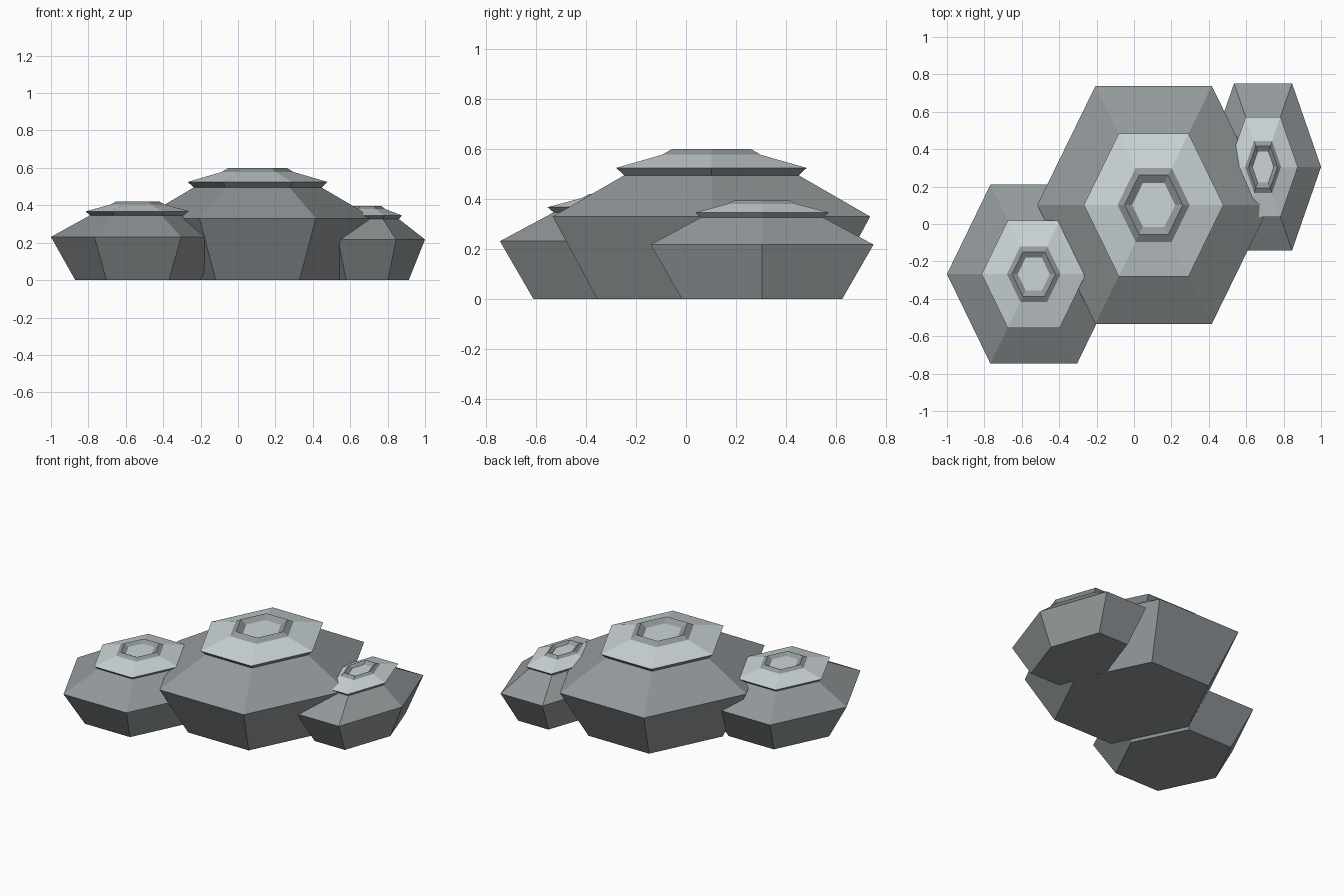
import bpy, bmesh
from math import cos, sin, pi

if "Cube" in bpy.data.objects:
    bpy.data.objects.remove(bpy.data.objects["Cube"])

# Profile shared by all mounds: (radius fraction, height fraction)
PROFILE = [
    (0.72, 0.0),     # base
    (1.00, 0.55),    # widest edge
    (0.55, 0.825),   # neck under the cap
    (0.60, 0.875),   # cap rim
    (0.31, 0.963),   # crater lip foot
    (0.25, 1.0),     # crater lip
    (0.185, 0.96),   # crater floor
]
BANDS = [0, 0, 0, 1, 0, 0]   # material of each band: 0 dark stone, 1 pale cap
SIDES = 6


def material(name, color):
    mat = bpy.data.materials.new(name)
    mat.diffuse_color = (*color, 1)
    mat.use_nodes = True
    mat.node_tree.nodes["Principled BSDF"].inputs["Base Color"].default_value = mat.diffuse_color
    return mat


MATERIALS = [material("dark_stone", (0.29, 0.315, 0.325)),
             material("pale_cap", (0.60, 0.66, 0.68))]


def mound(name, x, y, rx, ry, height):
    """Six-sided stepped mound with an overhanging cap and small crater."""
    bm = bmesh.new()
    rings = []
    for r, h in PROFILE:
        rings.append([bm.verts.new((x + rx * r * cos(i * 2 * pi / SIDES),
                                    y + ry * r * sin(i * 2 * pi / SIDES),
                                    height * h)) for i in range(SIDES)])
    for low, high, band in zip(rings, rings[1:], BANDS):
        for i in range(SIDES):
            j = (i + 1) % SIDES
            bm.faces.new((low[i], low[j], high[j], high[i])).material_index = band
    bm.faces.new(rings[0][::-1])
    bm.faces.new(rings[-1]).material_index = 1
    bmesh.ops.recalc_face_normals(bm, faces=bm.faces[:])
    mesh = bpy.data.meshes.new(name)
    bm.to_mesh(mesh)
    bm.free()
    for mat in MATERIALS:
        mesh.materials.append(mat)
    obj = bpy.data.objects.new(name, mesh)
    bpy.context.collection.objects.link(obj)
    return obj


# Large centre mound and its two smaller neighbours
mound("centre_mound", 0.105, 0.102, 0.622, 0.735, 0.60)
mound("left_mound", -0.536, -0.268, 0.464, 0.552, 0.42)
mound("right_mound", 0.69, 0.305, 0.31, 0.516, 0.395)
